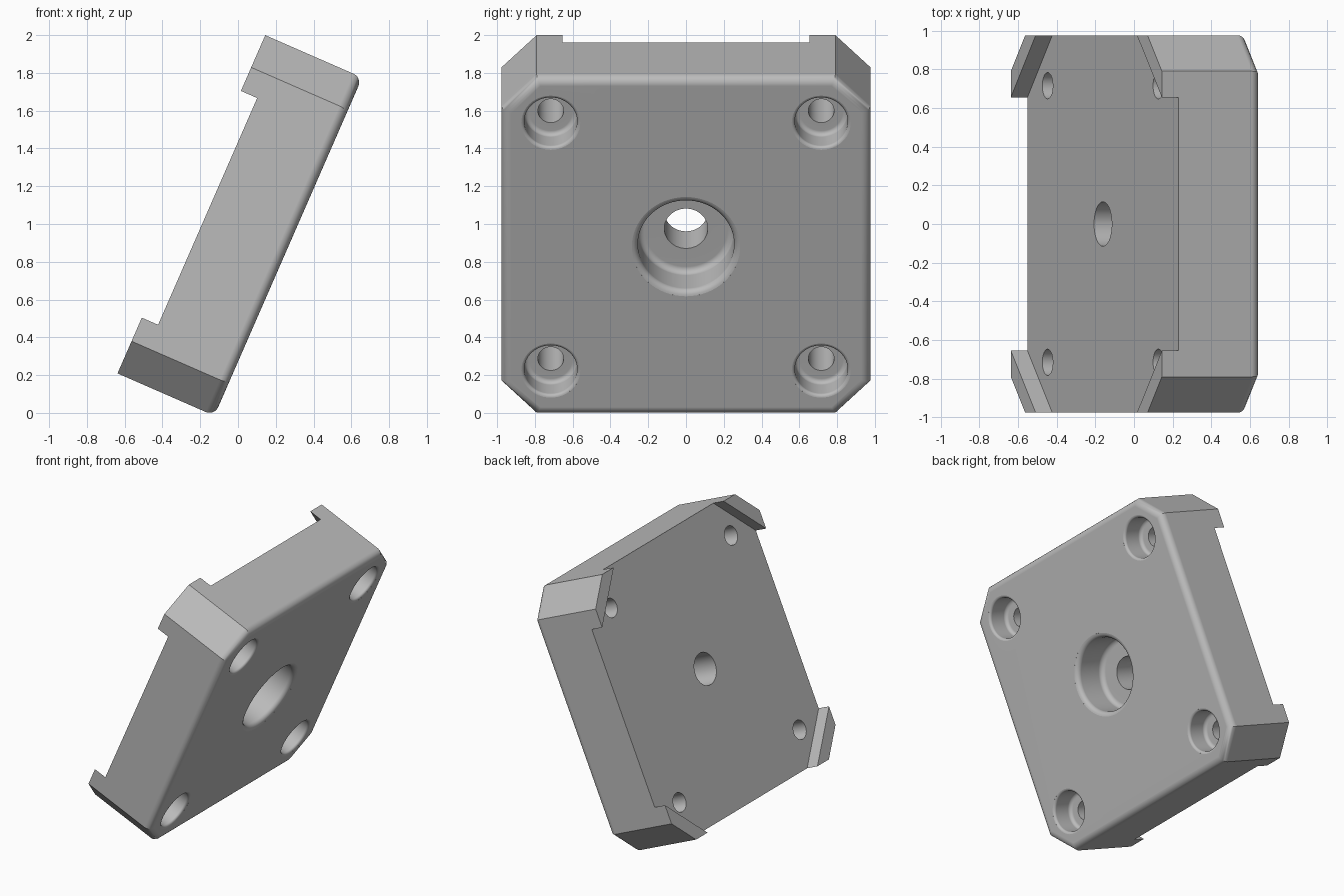
import bpy, bmesh, math

if "Cube" in bpy.data.objects:
    bpy.data.objects.remove(bpy.data.objects["Cube"])

HALF = 0.977      # half the plate's side
THICK = 0.56      # full depth, including the raised back corners
RECESS = 0.094    # depth of the back recess
CHAMFER = 0.186   # corner cut
POST = 0.322      # reach of the raised back corners
ROUND = 0.05      # rounding of the front rim
HOLE_POS = 0.716  # corner hole offset
TILT = math.radians(23.6)


def make_object(name, bm):
    bmesh.ops.recalc_face_normals(bm, faces=bm.faces)
    mesh = bpy.data.meshes.new(name)
    bm.to_mesh(mesh)
    bm.free()
    obj = bpy.data.objects.new(name, mesh)
    bpy.context.collection.objects.link(obj)
    return obj


def prism(name, outline, low, high, rounding=0.0):
    """Extrude an outline upward, optionally rounding the top rim."""
    bm = bmesh.new()
    base = bm.faces.new([bm.verts.new((x, y, low)) for x, y in outline])
    new = bmesh.ops.extrude_face_region(bm, geom=[base], use_keep_orig=True)["geom"]
    top = [g for g in new if isinstance(g, bmesh.types.BMVert)]
    bmesh.ops.translate(bm, verts=top, vec=(0, 0, high - low))
    if rounding:
        bmesh.ops.recalc_face_normals(bm, faces=bm.faces)
        rim = [e for e in bm.edges if all(v.co.z > high - 1e-5 for v in e.verts)]
        bmesh.ops.bevel(bm, geom=rim, offset=rounding, segments=6,
                        profile=0.5, affect='EDGES')
    return make_object(name, bm)


def arc(cx, cz, r, start, end, steps=5):
    return [(cx + r * math.cos(math.radians(start + (end - start) * i / steps)),
             cz + r * math.sin(math.radians(start + (end - start) * i / steps)))
            for i in range(steps + 1)]


def bore_cutter(name, x, y, hole, bore, depth, lip, fillet, sides=64):
    """Lathed cutter: through hole, counterbore with filleted floor and lip."""
    floor = THICK - depth
    profile = [(hole, -0.1), (hole, floor)]
    profile += arc(bore - fillet, floor + fillet, fillet, -90, 0)
    profile += arc(bore + lip, THICK - lip, lip, 180, 95)
    profile += [(bore + lip, THICK + 0.05)]
    bm = bmesh.new()
    rings = [[bm.verts.new((x + r * math.cos(math.tau * i / sides),
                            y + r * math.sin(math.tau * i / sides), z))
              for i in range(sides)] for r, z in profile]
    for a, b in zip(rings, rings[1:]):
        for i in range(sides):
            j = (i + 1) % sides
            bm.faces.new((a[i], a[j], b[j], b[i]))
    bm.faces.new(rings[0])
    bm.faces.new(rings[-1])
    return make_object(name, bm)


# Square block with cut corners and rounded front rim
k = HALF - CHAMFER
octagon = [(HALF, -k), (HALF, k), (k, HALF), (-k, HALF),
           (-HALF, k), (-HALF, -k), (-k, -HALF), (k, -HALF)]
plate = prism("mounting_plate", octagon, 0, THICK, ROUND)

# Diamond recess leaves four raised corners on the back
d = 2 * HALF - POST
cutters = [prism("recess_cutter", [(d, 0), (0, d), (-d, 0), (0, -d)], -0.2, RECESS)]

# Centre bore and four corner bores
cutters.append(bore_cutter("centre_cutter", 0, 0, 0.115, 0.255, 0.24, 0.035, 0.035))
for sx in (-1, 1):
    for sy in (-1, 1):
        cutters.append(bore_cutter("corner_cutter", sx * HOLE_POS, sy * HOLE_POS,
                                   0.068, 0.14, 0.157, 0.018, 0.025, 48))

bpy.context.view_layer.objects.active = plate
plate.select_set(True)
for cutter in cutters:
    mod = plate.modifiers.new("cut", 'BOOLEAN')
    mod.operation = 'DIFFERENCE'
    mod.solver = 'EXACT'
    mod.object = cutter
    bpy.ops.object.modifier_apply(modifier=mod.name)
    bpy.data.objects.remove(cutter)

# Grey finish, smooth rounds with sharp edges kept
grey = bpy.data.materials.new("plain_grey")
grey.diffuse_color = (0.5, 0.5, 0.5, 1)
grey.use_nodes = True
grey.node_tree.nodes["Principled BSDF"].inputs["Base Color"].default_value = grey.diffuse_color
plate.data.materials.clear()
plate.data.materials.append(grey)
for poly in plate.data.polygons:
    poly.material_index = 0
bpy.ops.object.shade_smooth_by_angle(angle=math.radians(30))
weighted = plate.modifiers.new("weighted_normals", 'WEIGHTED_NORMAL')
weighted.keep_sharp = True

# Lean the plate backward about y
plate.rotation_euler = (0, math.pi / 2 + TILT, 0)
plate.location = (-0.638 + HALF * math.sin(TILT), 0, 0.209 + HALF * math.cos(TILT))
